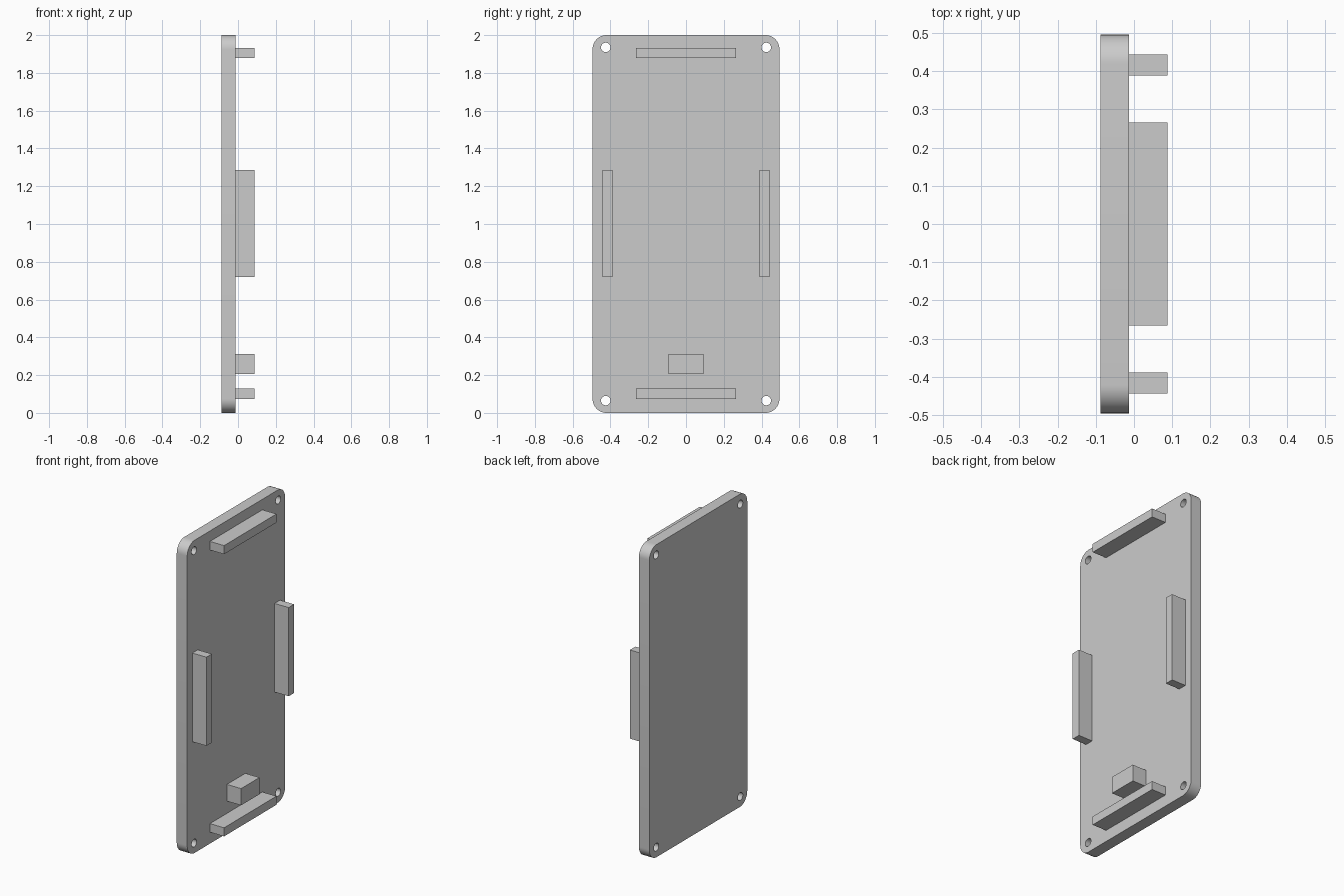
import bpy, bmesh
from math import cos, sin, pi, radians
from mathutils import Vector

cube = bpy.data.objects.get("Cube")
if cube:
    bpy.data.objects.remove(cube, do_unlink=True)

GREY = (0.6, 0.6, 0.6, 1)
grey = bpy.data.materials.new("plain grey")
grey.use_nodes = True
grey.diffuse_color = GREY
grey.node_tree.nodes["Principled BSDF"].inputs["Base Color"].default_value = GREY

BACK, FACE, TIP = -0.087, -0.013, 0.087      # depth levels along x
HALF_W, HEIGHT, RADIUS = 0.495, 2.0, 0.075
HOLE_Y, HOLE_EDGE, HOLE_R = 0.425, 0.065, 0.025


def add_object(name, bm):
    bmesh.ops.recalc_face_normals(bm, faces=bm.faces)
    mesh = bpy.data.meshes.new(name)
    bm.to_mesh(mesh)
    bm.free()
    mesh.materials.append(grey)
    obj = bpy.data.objects.new(name, mesh)
    bpy.context.collection.objects.link(obj)
    return obj


def arc(y, z, r, start, sweep, steps):
    return [(y + r * cos(start + sweep * i / steps),
             z + r * sin(start + sweep * i / steps)) for i in range(steps + 1)]


def add_loop(bm, points):
    verts = [bm.verts.new((BACK, y, z)) for y, z in points]
    return [bm.edges.new((v, verts[i - 1])) for i, v in enumerate(verts)]


def block(name, y0, y1, z0, z1):
    bm = bmesh.new()
    bmesh.ops.create_cube(bm, size=1)
    bmesh.ops.scale(bm, vec=(TIP - FACE, y1 - y0, z1 - z0), verts=bm.verts)
    bmesh.ops.translate(bm, vec=((TIP + FACE) / 2, (y0 + y1) / 2, (z0 + z1) / 2),
                        verts=bm.verts)
    return add_object(name, bm)


# Rounded panel with a through hole in each corner
bm = bmesh.new()
outline = []
for i, (sy, sz) in enumerate([(1, 1), (-1, 1), (-1, -1), (1, -1)]):
    cy = sy * (HALF_W - RADIUS)
    cz = HEIGHT / 2 + sz * (HEIGHT / 2 - RADIUS)
    outline += arc(cy, cz, RADIUS, i * pi / 2, pi / 2, 12)
edges = add_loop(bm, outline)
for sy in (-1, 1):
    for z in (HOLE_EDGE, HEIGHT - HOLE_EDGE):
        edges += add_loop(bm, arc(sy * HOLE_Y, z, HOLE_R, 0, 2 * pi, 32)[:-1])
bmesh.ops.triangle_fill(bm, use_beauty=True, edges=edges, normal=Vector((1, 0, 0)))
extruded = bmesh.ops.extrude_face_region(bm, geom=bm.faces[:], use_keep_orig=True)
new_verts = [g for g in extruded["geom"] if isinstance(g, bmesh.types.BMVert)]
bmesh.ops.translate(bm, vec=(FACE - BACK, 0, 0), verts=new_verts)
panel = add_object("panel", bm)

bpy.ops.object.select_all(action="DESELECT")
panel.select_set(True)
bpy.context.view_layer.objects.active = panel
bpy.ops.object.shade_smooth_by_angle(angle=radians(30))

# Raised rails around the edges
block("top_rail", -0.265, 0.265, 1.878, 1.933)
block("bottom_rail", -0.265, 0.265, 0.073, 0.128)
block("left_side_rail", 0.388, 0.443, 0.72, 1.287)
block("right_side_rail", -0.443, -0.388, 0.72, 1.287)

# Small block above the bottom rail
block("small_block", -0.093, 0.093, 0.206, 0.313)
